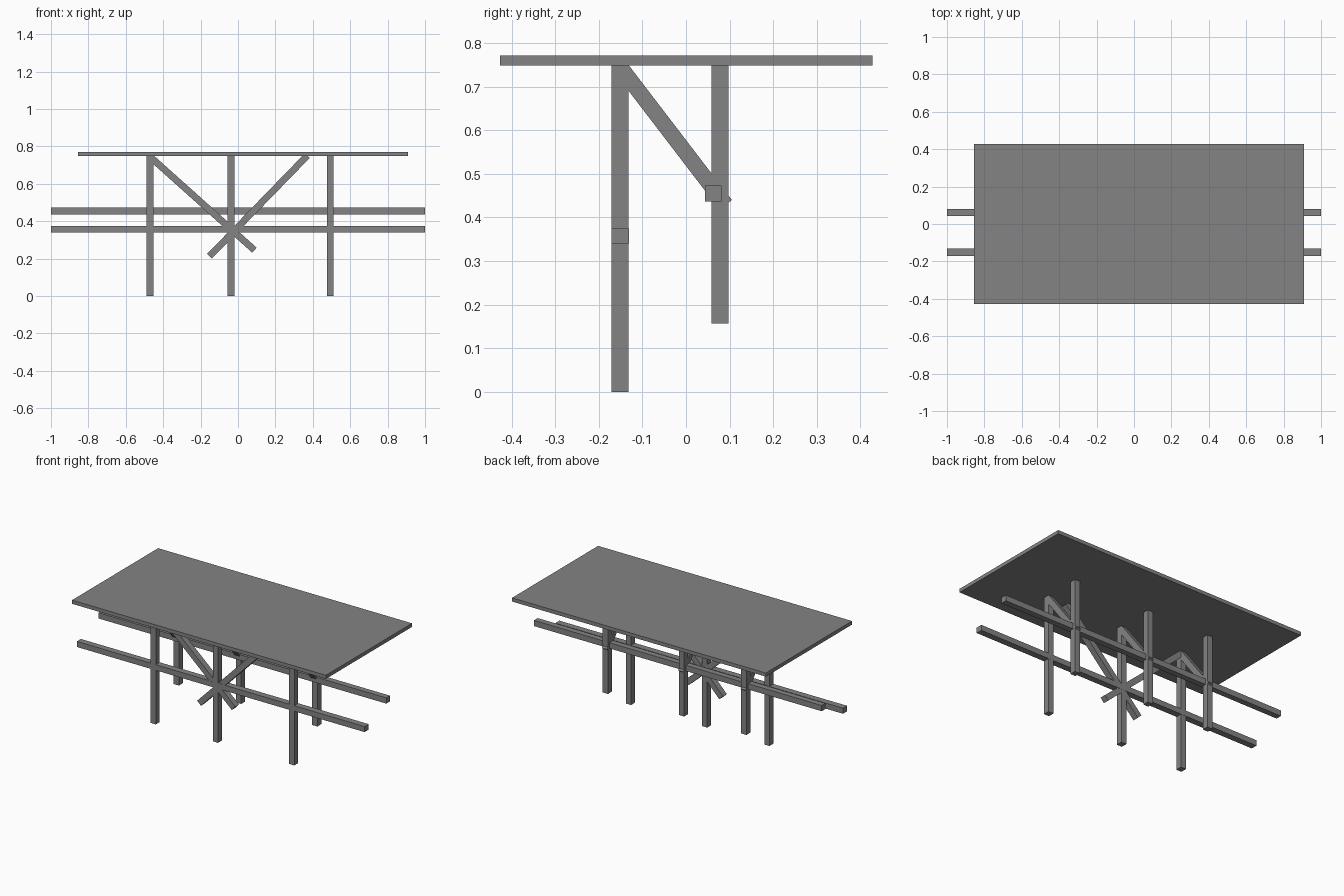
import bpy
from mathutils import Vector

cube = bpy.data.objects.get("Cube")
if cube:
    bpy.data.objects.remove(cube, do_unlink=True)

grey = bpy.data.materials.new("plain grey")
grey.use_nodes = True
colour = (0.23, 0.23, 0.23, 1)
grey.diffuse_color = colour
grey.node_tree.nodes["Principled BSDF"].inputs["Base Color"].default_value = colour


def box(name, low, high):
    """Axis-aligned box between two corners."""
    low, high = Vector(low), Vector(high)
    bpy.ops.mesh.primitive_cube_add(size=1, location=(low + high) / 2)
    ob = bpy.context.object
    ob.name = name
    ob.scale = high - low
    ob.data.materials.append(grey)
    return ob


def strut(name, start, end, width=0.036, depth=0.038):
    """Square-cut timber running between two points."""
    start, end = Vector(start), Vector(end)
    run = end - start
    bpy.ops.mesh.primitive_cube_add(size=1, location=(start + end) / 2)
    ob = bpy.context.object
    ob.name = name
    ob.scale = (depth, width, run.length)
    # local Y stays in the vertical plane of the strut
    ob.rotation_euler = run.to_track_quat('Z', 'Y').to_euler()
    side = Vector((0, 0, 1)).cross(run).normalized()
    across = run.cross(side).normalized()
    basis = (side, across, run.normalized())
    if side.cross(across).dot(run) < 0:
        basis = (-side, across, run.normalized())
    from mathutils import Matrix
    ob.rotation_euler = Matrix(basis).transposed().to_euler()
    ob.data.materials.append(grey)
    return ob


# Tabletop
box("tabletop", (-0.855, -0.427, 0.748), (0.91, 0.428, 0.771))

# Post pairs, each joined by a sloping brace
half = 0.018
for place, x in (("right", -0.47), ("middle", -0.037), ("left", 0.493)):
    box("front_post_" + place, (x - half, -0.171, 0), (x + half, -0.132, 0.75))
    box("back_post_" + place, (x - half, 0.058, 0.157), (x + half, 0.097, 0.75))
    strut("cross_brace_" + place, (x, -0.147, 0.74), (x, 0.091, 0.429), depth=0.034)

# Long rails
box("front_rail", (-1, -0.171, 0.34), (1, -0.131, 0.375))
box("back_rail", (-1, 0.044, 0.437), (1, 0.081, 0.473))

# Crossed diagonals in the front frame
strut("front_diagonal_right", (-0.467, -0.151, 0.742), (0.088, -0.151, 0.245))
strut("front_diagonal_left", (0.37, -0.151, 0.75), (-0.152, -0.151, 0.213))
